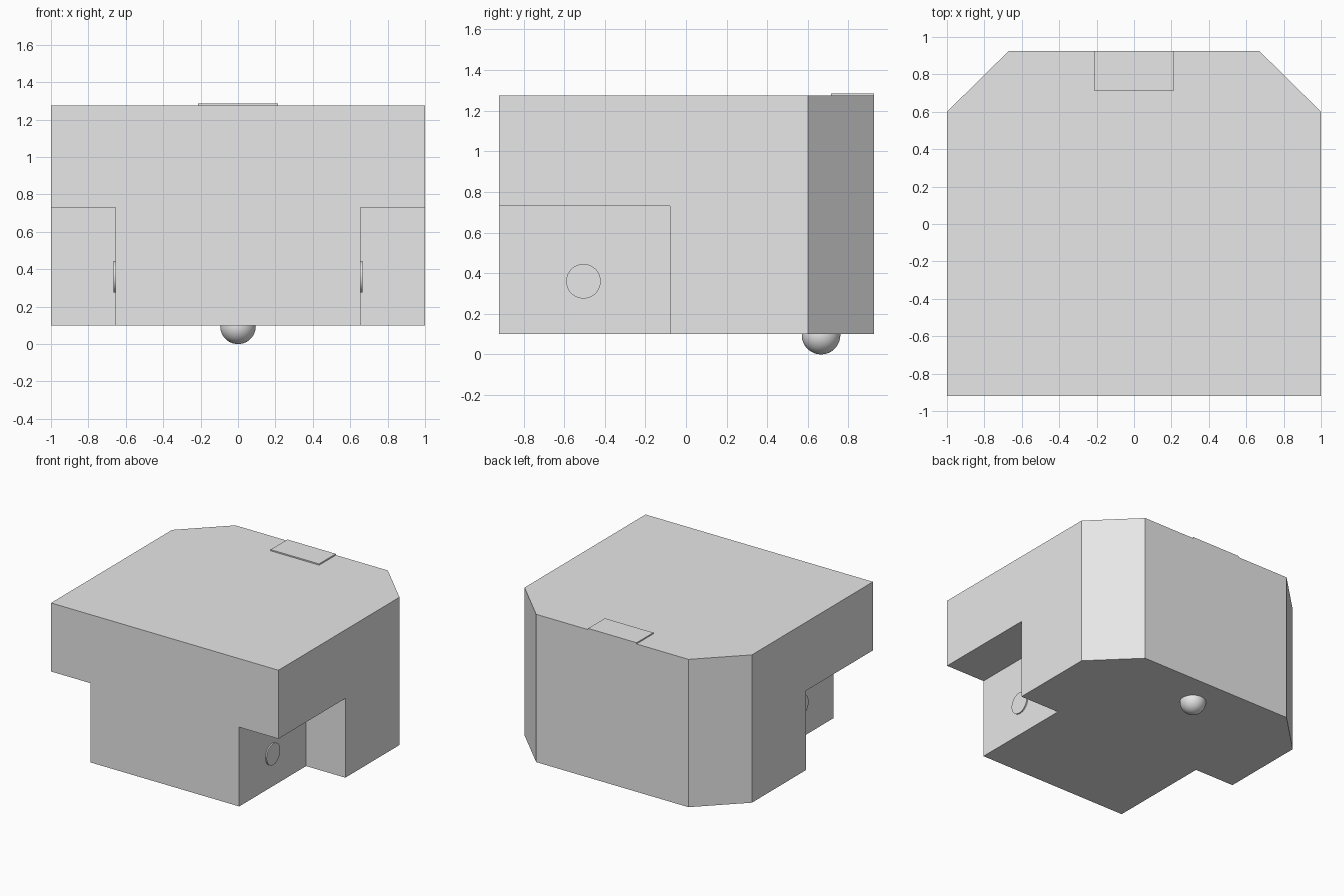
import bpy
import bmesh
from math import radians

old = bpy.data.objects.get("Cube")
if old:
    bpy.data.objects.remove(old, do_unlink=True)

grey = bpy.data.materials.new("light_grey")
grey.use_nodes = True
grey.diffuse_color = (0.8, 0.8, 0.8, 1)
grey.node_tree.nodes["Principled BSDF"].inputs["Base Color"].default_value = (0.8, 0.8, 0.8, 1)


def prism(name, outline, bottom, top):
    """Extrude an outline in x and y from bottom to top."""
    bm = bmesh.new()
    face = bm.faces.new([bm.verts.new((x, y, bottom)) for x, y in outline])
    new = bmesh.ops.extrude_face_region(bm, geom=[face])["geom"]
    bmesh.ops.translate(bm, vec=(0, 0, top - bottom),
                        verts=[v for v in new if isinstance(v, bmesh.types.BMVert)])
    bmesh.ops.recalc_face_normals(bm, faces=bm.faces)
    mesh = bpy.data.meshes.new(name)
    bm.to_mesh(mesh)
    bm.free()
    mesh.materials.append(grey)
    obj = bpy.data.objects.new(name, mesh)
    bpy.context.collection.objects.link(obj)
    return obj


def rectangle(x0, x1, y0, y1):
    return [(x0, y0), (x1, y0), (x1, y1), (x0, y1)]


def finish(name):
    obj = bpy.context.object
    obj.name = name
    obj.data.materials.append(grey)
    bpy.ops.object.shade_smooth_by_angle(angle=radians(30))


# Body with two chamfered back corners
body = prism("body", [(-1, -0.92), (1, -0.92), (1, 0.6), (0.67, 0.925),
                      (-0.67, 0.925), (-1, 0.6)], 0.1, 1.275)

# Wheel recesses cut into the lower front corners, each with a motor hub
for side, label in ((1, "left"), (-1, "right")):
    cutter = prism("recess_cutter_" + label,
                   rectangle(*sorted((side * 0.655, side * 1.2)), -1.2, -0.08), -0.2, 0.73)
    cutter.hide_render = True
    cutter.hide_viewport = True
    cut = body.modifiers.new("recess_" + label, "BOOLEAN")
    cut.operation = "DIFFERENCE"
    cut.solver = "EXACT"
    cut.object = cutter

    bpy.ops.mesh.primitive_cylinder_add(vertices=48, radius=0.085, depth=0.04,
                                        location=(side * 0.645, -0.505, 0.36),
                                        rotation=(0, radians(90), 0))
    finish("wheel_hub_" + label)

# Plate on the top rear edge
prism("top_plate", rectangle(-0.213, 0.213, 0.715, 0.925), 1.26, 1.285)

# Ball caster under the rear
bpy.ops.mesh.primitive_uv_sphere_add(segments=48, ring_count=24, radius=0.095,
                                     location=(0, 0.665, 0.095))
finish("ball_caster")
